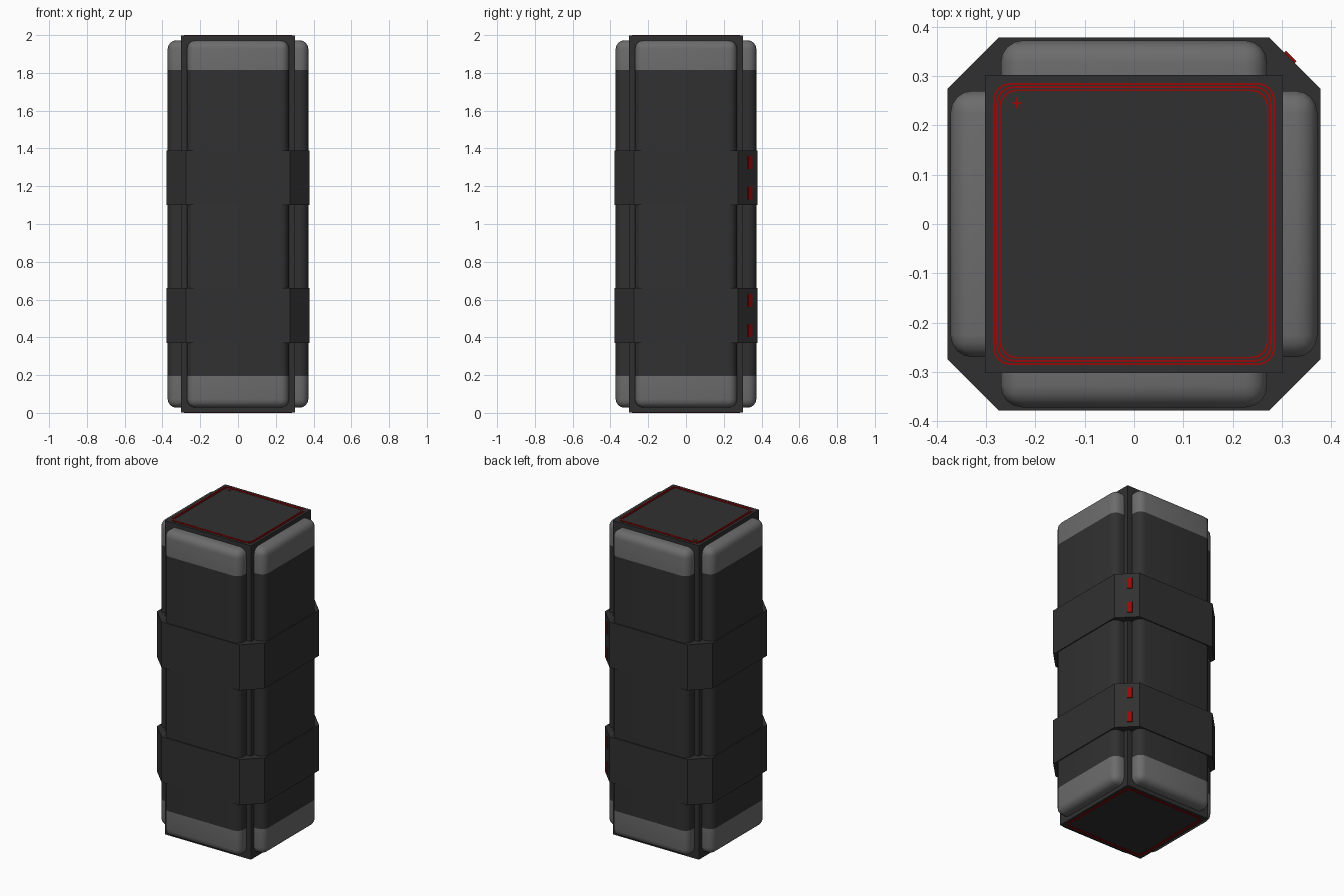
import bpy, bmesh, math
from mathutils import Matrix, Vector

if "Cube" in bpy.data.objects:
    bpy.data.objects.remove(bpy.data.objects["Cube"])


def material(name, rgb):
    m = bpy.data.materials.new(name)
    m.diffuse_color = (*rgb, 1)
    m.use_nodes = True
    m.node_tree.nodes["Principled BSDF"].inputs["Base Color"].default_value = m.diffuse_color
    return m


DARK = material("charcoal", (0.030, 0.030, 0.030))
GREY = material("mid grey", (0.150, 0.150, 0.150))
RED = material("red", (0.30, 0.003, 0.003))


def finish(bm, name, *mats):
    bmesh.ops.recalc_face_normals(bm, faces=bm.faces)
    me = bpy.data.meshes.new(name)
    bm.to_mesh(me)
    bm.free()
    ob = bpy.data.objects.new(name, me)
    bpy.context.collection.objects.link(ob)
    for m in mats:
        me.materials.append(m)
    return ob


def box(name, size, loc, mat, rot=0):
    bm = bmesh.new()
    bmesh.ops.create_cube(bm, size=1)
    bmesh.ops.scale(bm, vec=size, verts=bm.verts)
    bmesh.ops.rotate(bm, matrix=Matrix.Rotation(rot, 3, 'Z'), verts=bm.verts)
    bmesh.ops.translate(bm, vec=loc, verts=bm.verts)
    return finish(bm, name, mat)


# Square core column
box("core_column", (0.604, 0.604, 1.996), (0, 0, 1), DARK)

# Rounded panel on each side, with grey ends above and below the cut heights
LOW, HIGH = 0.195, 1.815
for i, side in enumerate(("front", "right", "back", "left")):
    bm = bmesh.new()
    bmesh.ops.create_cube(bm, size=1)
    bmesh.ops.scale(bm, vec=(0.54, 0.17, 1.945), verts=bm.verts)
    bmesh.ops.translate(bm, vec=(0, -0.287, 1.0), verts=bm.verts)
    bmesh.ops.bevel(bm, geom=bm.edges[:], offset=0.045, segments=4,
                    profile=0.5, affect='EDGES')
    for h in (LOW, HIGH):
        bmesh.ops.bisect_plane(bm, geom=bm.verts[:] + bm.edges[:] + bm.faces[:],
                               plane_co=(0, 0, h), plane_no=(0, 0, 1))
    for f in bm.faces:
        f.smooth = True
        z = f.calc_center_median().z
        f.material_index = 0 if LOW < z < HIGH else 1
    bmesh.ops.rotate(bm, matrix=Matrix.Rotation(i * math.pi / 2, 3, 'Z'), verts=bm.verts)
    finish(bm, side + "_panel", DARK, GREY)

# Chamfered square bands
A, B = 0.378, 0.274
outline = [(B, -A), (A, -B), (A, B), (B, A), (-B, A), (-A, B), (-A, -B), (-B, -A)]
for name, z0, z1 in (("lower_band", 0.37, 0.66), ("upper_band", 1.10, 1.39)):
    bm = bmesh.new()
    face = bm.faces.new([bm.verts.new((x, y, z0)) for x, y in outline])
    ext = bmesh.ops.extrude_face_region(bm, geom=[face])
    bmesh.ops.translate(bm, vec=(0, 0, z1 - z0),
                        verts=[v for v in ext["geom"] if isinstance(v, bmesh.types.BMVert)])
    if not face.is_valid or len(bm.faces) < 10:
        bm.faces.new([v for v in bm.verts if v.co.z == z0][:8])
    finish(bm, name, DARK)
    # Red indicator plates on the back right chamfer
    for k, z in (("low", z0 + 0.065), ("high", z0 + 0.225)):
        box(name + "_indicator_" + k, (0.008, 0.03, 0.068),
            (0.3155, 0.3375, z), RED, math.pi / 4)


# Thin red outline rings on the top and bottom faces
def rounded_square(half, r, seg=4):
    pts = []
    for q in range(4):
        c = Matrix.Rotation(q * math.pi / 2, 2) @ Vector((half - r, half - r))
        for s in range(seg + 1):
            a = (q + s / seg) * math.pi / 2
            pts.append((c.x + r * math.cos(a), c.y + r * math.sin(a)))
    return pts


def ring(name, half, width, z0, z1):
    bm = bmesh.new()
    outer, inner = rounded_square(half, 0.035), rounded_square(half - width, 0.035 - width)
    loops = [[bm.verts.new((x, y, z)) for x, y in p]
             for p, z in ((outer, z0), (outer, z1), (inner, z1), (inner, z0))]
    n = len(outer)
    for j in range(4):
        a, b = loops[j], loops[(j + 1) % 4]
        for i in range(n):
            k = (i + 1) % n
            bm.faces.new((a[i], a[k], b[k], b[i]))
    finish(bm, name, RED)


for end, z0, z1 in (("top", 1.996, 2.0), ("bottom", 0.0, 0.004)):
    for i, half in enumerate((0.286, 0.2795, 0.273)):
        ring(f"{end}_outline_{i + 1}", half, 0.004, z0, z1)

# Small red cross mark on the top corner
box("top_mark_across", (0.02, 0.004, 0.003), (-0.237, 0.245, 1.9985), RED)
box("top_mark_along", (0.004, 0.022, 0.003), (-0.237, 0.245, 1.9985), RED)
